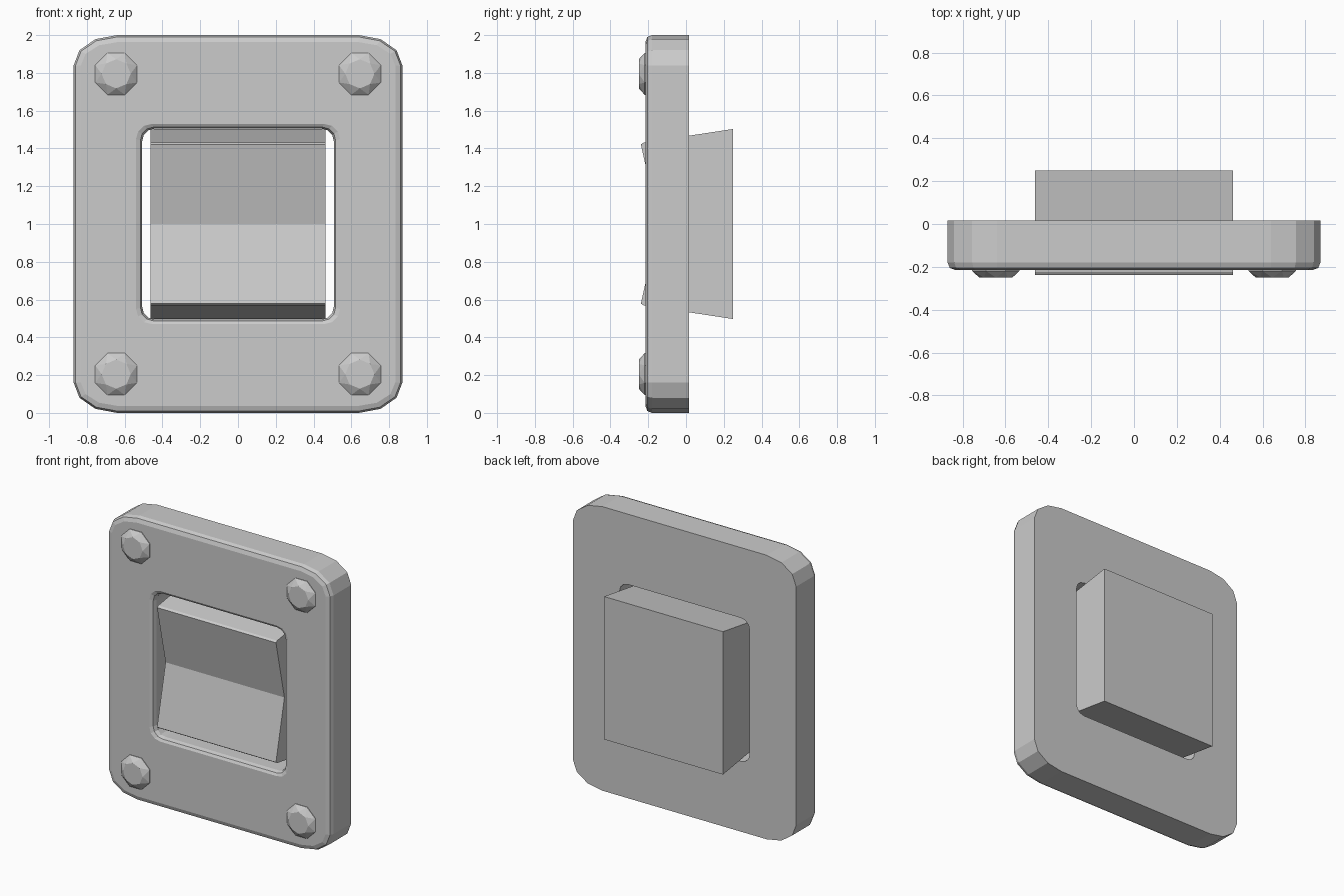
import bpy
import bmesh
from math import sin, cos, pi

MID = 1.0
if "Cube" in bpy.data.objects:
    bpy.data.objects.remove(bpy.data.objects["Cube"], do_unlink=True)

grey = bpy.data.materials.new("plain grey")
grey.use_nodes = True
grey.diffuse_color = (0.6, 0.6, 0.6, 1)
grey.node_tree.nodes["Principled BSDF"].inputs["Base Color"].default_value = (0.6, 0.6, 0.6, 1)


def finish(name, bm):
    bmesh.ops.recalc_face_normals(bm, faces=bm.faces)
    mesh = bpy.data.meshes.new(name)
    bm.to_mesh(mesh)
    bm.free()
    mesh.materials.append(grey)
    obj = bpy.data.objects.new(name, mesh)
    bpy.context.collection.objects.link(obj)
    return obj


def rounded_ring(bm, y, hx, hz, rx, rz, steps=3):
    """Rounded rectangle of vertices facing the front at depth y."""
    ring = []
    for q, (sx, sz) in enumerate([(1, 1), (-1, 1), (-1, -1), (1, -1)]):
        for i in range(steps + 1):
            a = (q + i / steps) * pi / 2
            ring.append(bm.verts.new((sx * (hx - rx) + rx * cos(a), y,
                                      MID + sz * (hz - rz) + rz * sin(a))))
    return ring


def bridge(bm, a, b):
    n = len(a)
    for i in range(n):
        j = (i + 1) % n
        bm.faces.new((a[i], a[j], b[j], b[i]))


# Wall plate: rounded frame, softened front rim, flared opening
BACK, FRONT = 0.017, -0.215
bm = bmesh.new()
rings = [rounded_ring(bm, *r) for r in (
    (BACK, 0.87, 1.0, 0.23, 0.16),
    (-0.18, 0.87, 1.0, 0.23, 0.16),
    (-0.205, 0.86, 0.99, 0.22, 0.15),
    (FRONT, 0.833, 0.963, 0.195, 0.125),
    (FRONT, 0.54, 0.53, 0.085, 0.08),
    (-0.205, 0.517, 0.513, 0.07, 0.07),
    (-0.18, 0.507, 0.505, 0.065, 0.065),
    (BACK, 0.507, 0.505, 0.065, 0.065))]
for k, ring in enumerate(rings):
    bridge(bm, ring, rings[(k + 1) % len(rings)])
finish("wall_plate", bm)

# Rocker: mirrored side profile (y, height from middle), extruded across x
half = [(0.25, 0.503), (-0.225, 0.431), (-0.239, 0.421)]
profile = half + [(-0.145, 0)] + [(y, -h) for y, h in reversed(half)]
bm = bmesh.new()
left, right = [[bm.verts.new((x, y, MID + h)) for y, h in profile] for x in (0.463, -0.463)]
bm.faces.new(left)
bm.faces.new(right)
bridge(bm, left, right)
finish("rocker_switch", bm)


# Bolts: eight-sided, top ring turned half a step to give triangular facets
def bolt(name, x, z):
    bm = bmesh.new()

    def octagon(y, r, turn):
        return [bm.verts.new((x + r * cos((i + turn) * pi / 4), y,
                              z + r * sin((i + turn) * pi / 4))) for i in range(8)]

    base, rim, top = octagon(-0.2, 0.12, 0.5), octagon(-0.219, 0.12, 0.5), octagon(-0.25, 0.077, 1)
    bm.faces.new(base)
    bm.faces.new(top)
    bridge(bm, base, rim)
    for i in range(8):
        j = (i + 1) % 8
        bm.faces.new((rim[i], rim[j], top[i]))
        bm.faces.new((rim[j], top[j], top[i]))
    finish(name, bm)


for side, sx in (("left", 1), ("right", -1)):
    for level, sz in (("upper", 1), ("lower", -1)):
        bolt(f"{level}_{side}_bolt", sx * 0.645, MID + sz * 0.795)
